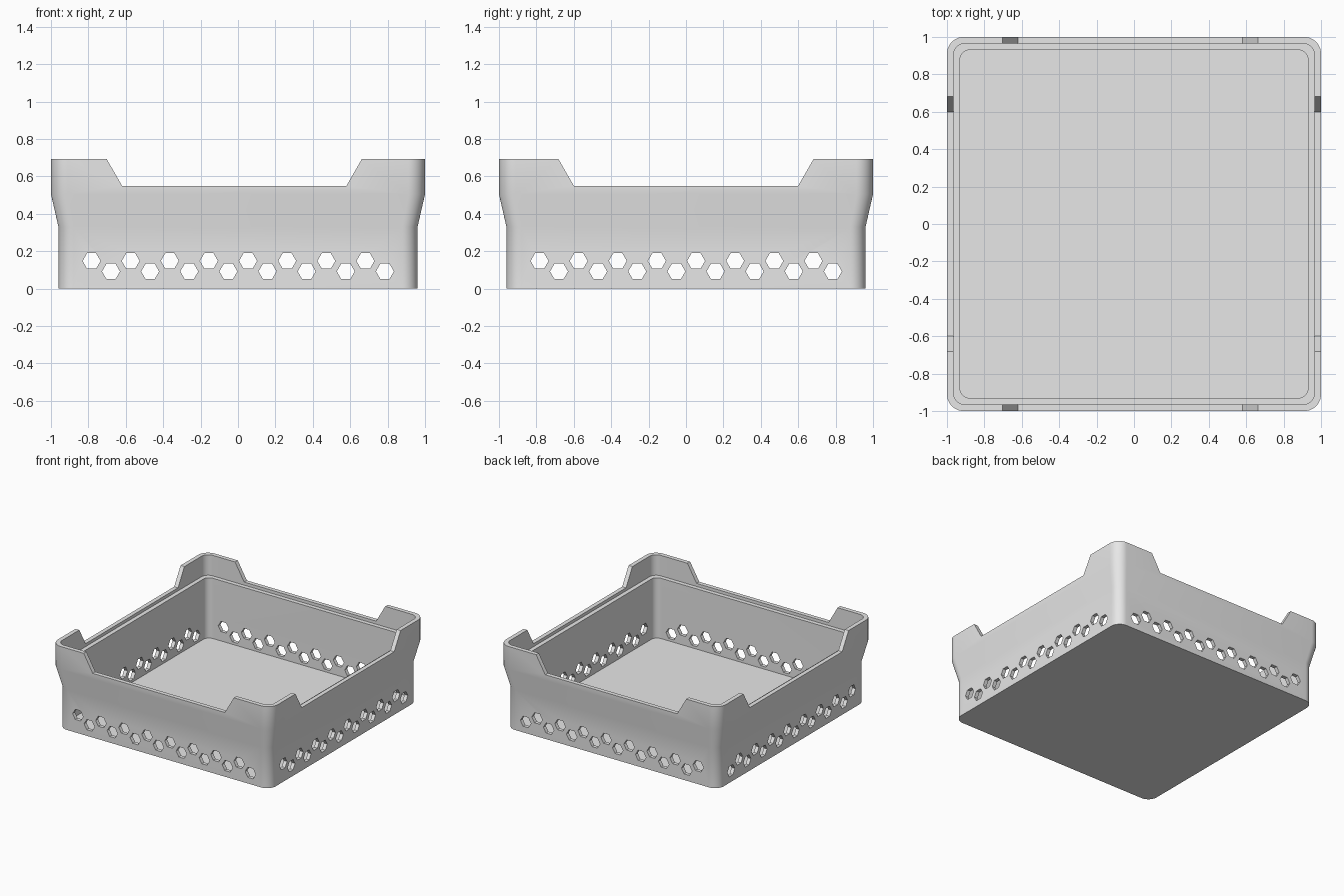
import bpy, bmesh, math

if "Cube" in bpy.data.objects:
    bpy.data.objects.remove(bpy.data.objects["Cube"])

grey = bpy.data.materials.new("light_grey")
grey.diffuse_color = (0.8, 0.8, 0.8, 1)
grey.use_nodes = True
grey.node_tree.nodes["Principled BSDF"].inputs["Base Color"].default_value = grey.diffuse_color


def make_object(name, bm):
    bmesh.ops.recalc_face_normals(bm, faces=bm.faces)
    mesh = bpy.data.meshes.new(name)
    bm.to_mesh(mesh)
    bm.free()
    obj = bpy.data.objects.new(name, mesh)
    bpy.context.collection.objects.link(obj)
    return obj


def rounded_square(half, radius, steps=10):
    """Outline of a square with rounded corners."""
    points = []
    for corner in range(4):
        mid = math.pi / 4 + corner * math.pi / 2
        cx = math.copysign(half - radius, math.cos(mid))
        cy = math.copysign(half - radius, math.sin(mid))
        for i in range(steps + 1):
            a = corner * math.pi / 2 + i / steps * math.pi / 2
            points.append((cx + radius * math.cos(a), cy + radius * math.sin(a)))
    return points


def add_prism(bm, outline, axis):
    """Long prism through the whole crate, along y (axis 1) or x (axis 0)."""
    rings = []
    for d in (-1.3, 1.3):
        rings.append([bm.verts.new((u, d, z) if axis else (d, u, z)) for u, z in outline])
    n = len(outline)
    bm.faces.new(rings[0])
    bm.faces.new(rings[1][::-1])
    for i in range(n):
        j = (i + 1) % n
        bm.faces.new((rings[0][i], rings[1][i], rings[1][j], rings[0][j]))


# Crate body: outer wall with flare, rim, inner stacking ledge, inner wall, floor
# (half width, corner radius, height)
profile = [(0.96, 0.08, 0.0), (0.96, 0.08, 0.33), (1.0, 0.09, 0.505),
           (1.0, 0.09, 0.693), (0.965, 0.06, 0.693), (0.965, 0.06, 0.525),
           (0.93, 0.05, 0.525), (0.93, 0.05, 0.03)]
bm = bmesh.new()
rings = [[bm.verts.new((x, y, z)) for x, y in rounded_square(h, r)] for h, r, z in profile]
n = len(rings[0])
for low, high in zip(rings, rings[1:]):
    for i in range(n):
        j = (i + 1) % n
        bm.faces.new((low[i], low[j], high[j], high[i]))
bm.faces.new(rings[0][::-1])
bm.faces.new(rings[-1])
crate = make_object("crate", bm)
crate.data.materials.append(grey)

# Cutters: rim notch and two staggered rows of hexagonal vents, in both directions
for axis, shift in ((1, -0.02), (0, 0.0)):
    bm = bmesh.new()
    add_prism(bm, [(shift - 0.60, 0.55), (shift + 0.60, 0.55),
                   (shift + 0.715, 0.75), (shift - 0.715, 0.75)], axis)
    for start, z in ((-0.783, 0.148), (-0.679, 0.092)):
        for k in range(8):
            cx = start + 0.2092 * k
            add_prism(bm, [(cx + 0.048 * math.cos(i * math.pi / 3),
                            z + 0.048 * math.sin(i * math.pi / 3)) for i in range(6)], axis)
    cutter = make_object("vent_cutter", bm)
    cutter.hide_render = True
    mod = crate.modifiers.new("cut", 'BOOLEAN')
    mod.operation = 'DIFFERENCE'
    mod.solver = 'EXACT'
    mod.object = cutter
    bpy.context.view_layer.objects.active = crate
    bpy.ops.object.modifier_apply(modifier=mod.name)
    bpy.data.objects.remove(cutter)

# Smooth corners and flare, sharp rims and holes
bpy.ops.object.select_all(action='DESELECT')
crate.select_set(True)
bpy.context.view_layer.objects.active = crate
bpy.ops.object.shade_smooth_by_angle(angle=math.radians(30))
